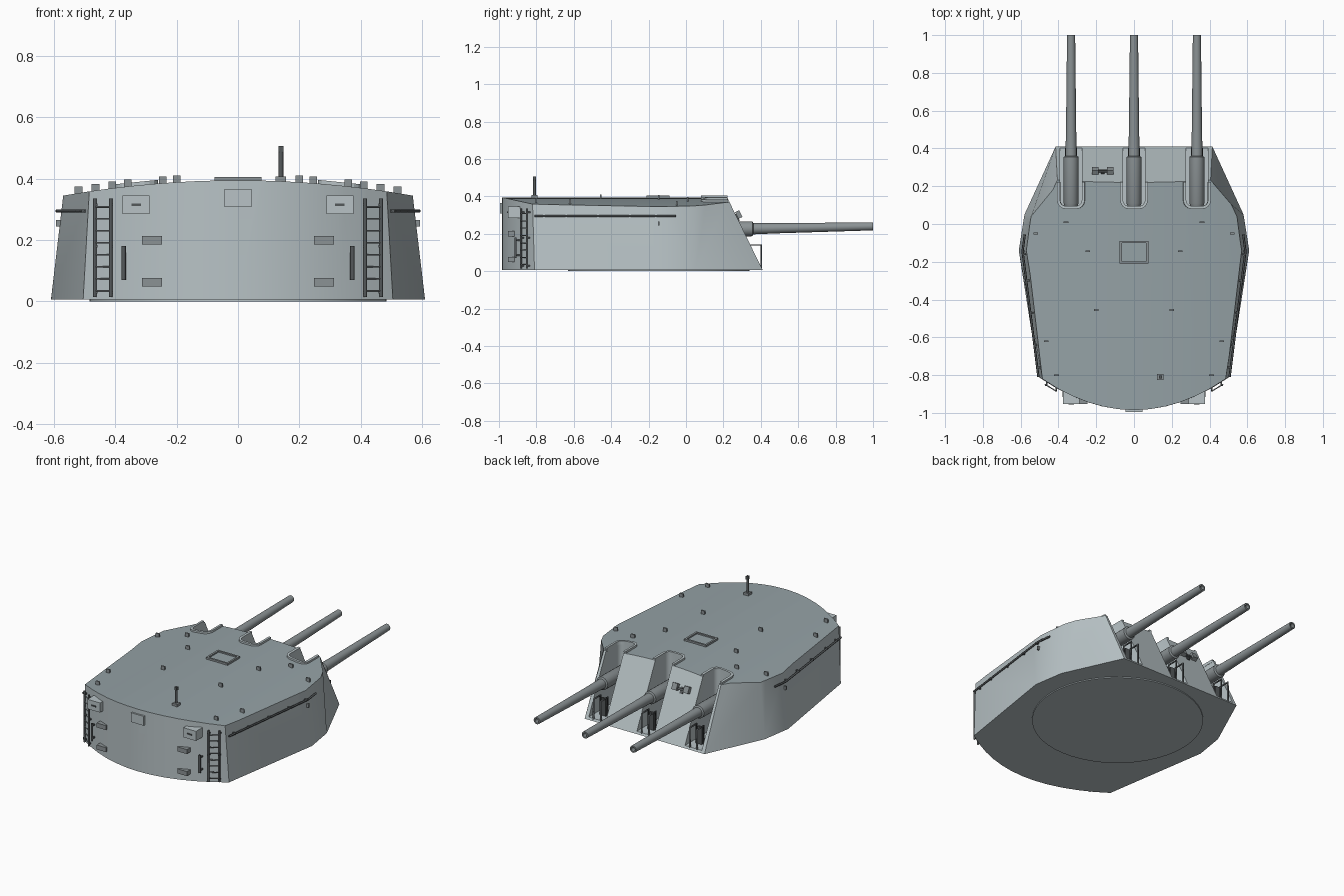
import bpy, bmesh, math
from mathutils import Matrix

if "Cube" in bpy.data.objects:
    bpy.data.objects.remove(bpy.data.objects["Cube"])

R = 3.27                                   # roof arch radius
SLOTS = (-0.333, 0.0, 0.333)               # gun positions


def paint(name, rgb):
    m = bpy.data.materials.new(name)
    m.diffuse_color = (*rgb, 1)
    m.use_nodes = True
    m.node_tree.nodes["Principled BSDF"].inputs["Base Color"].default_value = m.diffuse_color
    return m


WALL = paint("wall_grey", (0.48, 0.545, 0.565))
ROOF = paint("roof_grey", (0.30, 0.36, 0.38))
GUN = paint("gun_grey", (0.26, 0.29, 0.30))
DARK = paint("dark_fittings", (0.09, 0.10, 0.105))


def roof_z(x):
    return 0.395 - R + math.sqrt(R * R - x * x)


def back_y(x):
    return -0.985 + 0.175 * (x / 0.505) ** 2


def smooth(ob, deg):
    bpy.ops.object.select_all(action='DESELECT')
    ob.select_set(True)
    bpy.context.view_layer.objects.active = ob
    bpy.ops.object.shade_smooth_by_angle(angle=math.radians(deg))


def link(name, data, mat):
    ob = bpy.data.objects.new(name, data)
    bpy.context.collection.objects.link(ob)
    data.materials.append(mat)
    return ob


def finish(name, bm, mat):
    bmesh.ops.recalc_face_normals(bm, faces=bm.faces)
    me = bpy.data.meshes.new(name)
    bm.to_mesh(me)
    bm.free()
    return link(name, me, mat)


def loft(name, rings, mat=WALL):
    bm = bmesh.new()
    vs = [[bm.verts.new(p) for p in r] for r in rings]
    n = len(rings[0])
    for a, b in zip(vs, vs[1:]):
        for i in range(n):
            j = (i + 1) % n
            bm.faces.new((a[i], a[j], b[j], b[i]))
    bm.faces.new(vs[0])
    bm.faces.new(vs[-1])
    return finish(name, bm, mat)


def box(name, loc, size, rot=(0, 0, 0), mat=DARK):
    bm = bmesh.new()
    bmesh.ops.create_cube(bm, size=1, matrix=Matrix.Diagonal((*size, 1)))
    ob = finish(name, bm, mat)
    ob.location, ob.rotation_euler = loc, rot
    return ob


def rod(name, pts, r, mat=DARK):
    cu = bpy.data.curves.new(name, 'CURVE')
    cu.dimensions = '3D'
    cu.bevel_depth, cu.bevel_resolution, cu.use_fill_caps = r, 1, True
    sp = cu.splines.new('POLY')
    sp.points.add(len(pts) - 1)
    for p, c in zip(sp.points, pts):
        p.co = (*c, 1)
    return link(name, cu, mat)


def boolean(ob, cutter, op):
    m = ob.modifiers.new(op, 'BOOLEAN')
    m.object, m.operation, m.solver = cutter, op, 'EXACT'
    cutter.hide_render = True
    cutter.hide_set(True)


def u_path(w, y_back, y_front, r):
    # rounded U seen from above, open towards +y
    pts = [(-w, y_front)]
    for cx, a0 in ((-w + r, 180), (w - r, 270)):
        for k in range(5):
            a = math.radians(a0 + k * 22.5)
            pts.append((cx + r * math.cos(a), y_back + r + r * math.sin(a)))
    return pts + [(w, y_front)]


def mirror_ring(pts, z):
    return [(x, y, z) for x, y in pts] + [(-x, y, z) for x, y in reversed(pts) if x > 1e-6]


# Gunhouse: tapered shell lofted above the roof line, trimmed by an arched slab
Z0, ZT = 0.006, 0.43
low = [(0.415, 0.41), (0.58, 0.05), (0.61, -0.14)]
top = [(0.405, 0.225), (0.545, 0.04), (0.57, -0.14)]
xs = [1 - k / 6 for k in range(7)]
low += [(0.505 * t, back_y(0.505 * t)) for t in xs]
top += [(0.485 * t, back_y(0.49 * t)) for t in xs]
high = []
for (bx, by), (tx, ty) in zip(low, top):
    f = (ZT - Z0) / ((0.385 if ty > 0.2 else roof_z(tx)) - Z0)
    high.append((bx + (tx - bx) * f, by + (ty - by) * f))
house = loft("gunhouse", [mirror_ring(low, Z0), mirror_ring(high, ZT)])
slab = [(x, roof_z(x)) for x in (-0.7 + 0.07 * k for k in range(21))] + [(0.7, -0.5), (-0.7, -0.5)]
arch = loft("roof_arch_cutter", [[(x, y, z) for x, z in slab] for y in (-1.3, 0.7)])
boolean(house, arch, 'INTERSECT')

# Gun ports with raised lips, barrels and front hand rails
for sx in SLOTS:
    u = u_path(0.058, 0.095, 0.6, 0.03)
    cut = loft("gun_port_cutter", [[(x + sx, y, z) for x, y in u] for z in (0.02, 0.6)])
    boolean(house, cut, 'DIFFERENCE')

    inner = u_path(0.058, 0.095, 0.222, 0.03)
    outer = u_path(0.073, 0.08, 0.222, 0.045)
    lip = loft("gun_port_lip", [[(*i, -0.01), (*o, -0.01), (*o, 0.011), (*i, 0.011)]
                                for i, o in zip(inner, outer)])
    lip.location = (sx, 0, roof_z(sx))
    lip.rotation_euler = (0, math.asin(sx / R), 0)

    prof = [(0.03, 0.085), (0.040, 0.11), (0.040, 0.355), (0.03, 0.36), (0.027, 0.5),
            (0.0215, 1.0), (0.013, 1.0), (0.013, 0.95)]
    rings = []
    for r, y in prof:
        zc = 0.222 + 0.02 * (y - 0.1)
        rings.append([(sx + r * math.cos(a), y, zc + r * math.sin(a))
                      for a in (k * math.tau / 20 for k in range(20))])
    smooth(loft("gun_barrel", rings, GUN), 35)

    for s in (-1, 1):
        x = sx + s * 0.025
        rod("port_rail", [(x, 0.335, 0.02), (x, 0.335, 0.14), (x, 0.402, 0.14), (x, 0.402, 0.015)], 0.006)
    box("port_step", (sx, 0.335, 0.07), (0.03, 0.012, 0.12))

# Bake the cuts, then give the roof its darker paint
bpy.context.view_layer.update()
baked = bpy.data.meshes.new_from_object(house.evaluated_get(bpy.context.evaluated_depsgraph_get()))
house.modifiers.clear()
house.data = baked
baked.materials.clear()
baked.materials.append(WALL)
baked.materials.append(ROOF)
for p in baked.polygons:
    p.material_index = int(p.normal.z > 0.9 and p.center.z > 0.3)
smooth(house, 28)
for ob in [o for o in bpy.data.objects if "cutter" in o.name]:
    bpy.data.objects.remove(ob)

# Turntable ring under the house
bm = bmesh.new()
bmesh.ops.create_cone(bm, cap_ends=True, segments=48, radius1=0.485, radius2=0.485, depth=0.008,
                      matrix=Matrix.Translation((0, -0.145, 0.004)))
smooth(finish("turntable_ring", bm, WALL), 35)

# Roof hatch with raised frame
box("hatch_cover", (0, -0.15, 0.395), (0.14, 0.11, 0.006), mat=ROOF)
for s in (-1, 1):
    box("hatch_frame_side", (s * 0.07, -0.15, 0.398), (0.012, 0.12, 0.016), mat=GUN)
    box("hatch_frame_end", (0, -0.15 + s * 0.055, 0.398), (0.15, 0.012, 0.016), mat=GUN)

# Aerial post on the roof
bz = roof_z(0.14)
box("aerial_base", (0.14, -0.81, bz + 0.006), (0.034, 0.034, 0.018), mat=GUN)
rod("aerial_post", [(0.14, -0.81, bz), (0.14, -0.81, 0.49)], 0.008)
box("aerial_head", (0.14, -0.81, 0.497), (0.016, 0.016, 0.02))

# Sight on the sloped front plate
tilt = (math.atan2(-0.385, 0.185), 0, 0)
box("sight_bar", (-0.165, 0.28, 0.295), (0.09, 0.014, 0.012), tilt)
box("sight_bracket", (-0.165, 0.27, 0.285), (0.02, 0.04, 0.02), tilt)
for x in (-0.205, -0.125):
    box("sight_head", (x, 0.282, 0.303), (0.034, 0.04, 0.024), tilt, GUN)

LUGS = ((0.36, 0.01), (0.52, -0.05), (0.245, -0.145), (0.2, -0.455), (0.465, -0.62), (0.41, -0.80))
for s in (-1, 1):
    # Lifting lugs on the roof
    for x, y in LUGS:
        box("roof_lug", (s * x, y, roof_z(x) + 0.009), (0.025, 0.009, 0.026), mat=GUN)

    # Side rail and its brackets
    path = [(0.506, -0.81), (0.590, -0.145), (0.578, -0.055)]
    rod("side_rail", [(s * x, y, 0.295) for x, y in path], 0.006)
    for y in (-0.76, -0.64, -0.47, -0.30, -0.16):
        x = 0.506 + 0.083 * (y + 0.81) / 0.665
        box("rail_bracket", (s * (x - 0.006), y, 0.295), (0.022, 0.01, 0.01))
    box("side_lug", (s * 0.583, -0.145, 0.255), (0.022, 0.009, 0.022), mat=GUN)

    # Ladder at the rear corner
    ends = [(0.415, back_y(0.415) - 0.016), (0.467, back_y(0.467) - 0.016)]
    for x, y in ends:
        rod("ladder_rail", [(s * x, y, 0.015), (s * x, y, 0.335)], 0.006)
        for z in (0.03, 0.18, 0.315):
            box("ladder_mount", (s * (x - 0.004), y + 0.01, z), (0.008, 0.026, 0.008))
    for k in range(8):
        rod("ladder_rung", [(s * x, y, 0.035 + k * 0.039) for x, y in ends], 0.003, GUN)

    # Rear lockers, steps and grab handle
    box("rear_locker", (s * 0.332, -0.92, 0.315), (0.088, 0.064, 0.06), mat=WALL)
    box("locker_handle", (s * 0.332, -0.953, 0.315), (0.03, 0.006, 0.008))
    for z in (0.20, 0.062):
        box("rear_step", (s * 0.28, -0.934, z), (0.065, 0.036, 0.028), mat=GUN)
    hx, hy = 0.373, back_y(0.373)
    for z in (0.085, 0.165):
        box("grab_mount", (s * hx, hy - 0.006, z), (0.009, 0.034, 0.009))
    rod("grab_bar", [(s * hx, hy - 0.022, 0.07), (s * hx, hy - 0.022, 0.18)], 0.007)

# Centre box on the rear wall
box("rear_centre_box", (0, -0.98, 0.337), (0.088, 0.03, 0.058), mat=WALL)
